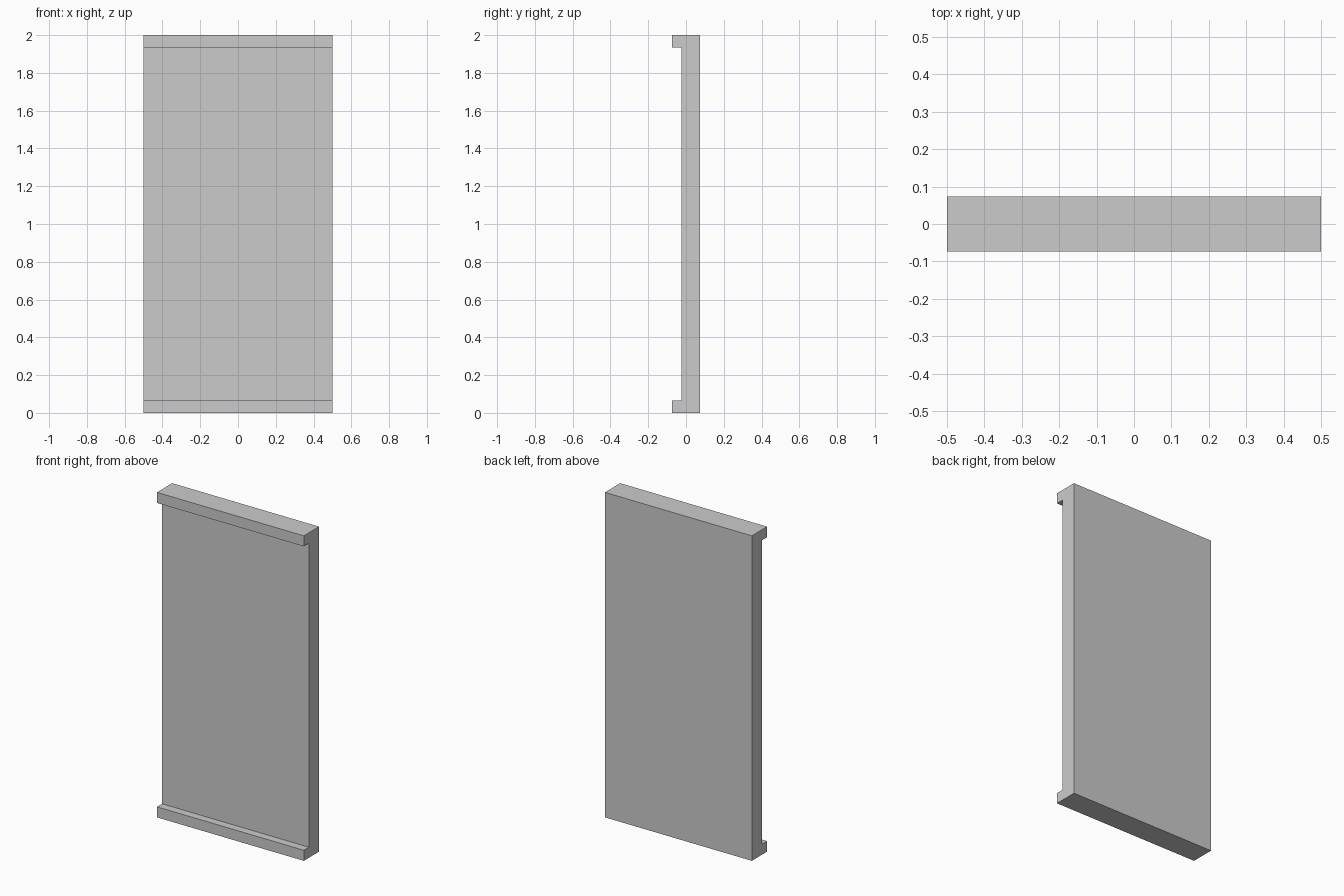
import bpy, bmesh

if "Cube" in bpy.data.objects:
    bpy.data.objects.remove(bpy.data.objects["Cube"])

WIDTH, HEIGHT = 1.0, 2.0
BACK, FRONT, PANEL = 0.074, -0.074, -0.025   # y positions
LIP = 0.065                                   # lip height

# C-shaped side profile (y, z): flat panel with a lip along top and bottom
profile = [(BACK, 0), (BACK, HEIGHT), (FRONT, HEIGHT), (FRONT, HEIGHT - LIP),
           (PANEL, HEIGHT - LIP), (PANEL, LIP), (FRONT, LIP), (FRONT, 0)]

# Wall panel: extrude the profile across the width
bm = bmesh.new()
face = bm.faces.new([bm.verts.new((-WIDTH / 2, y, z)) for y, z in profile])
out = bmesh.ops.extrude_face_region(bm, geom=[face], use_keep_orig=True)
moved = [v for v in out["geom"] if isinstance(v, bmesh.types.BMVert)]
bmesh.ops.translate(bm, verts=moved, vec=(WIDTH, 0, 0))
bmesh.ops.recalc_face_normals(bm, faces=bm.faces)

mesh = bpy.data.meshes.new("wall_panel")
bm.to_mesh(mesh)
bm.free()
bpy.context.collection.objects.link(bpy.data.objects.new("wall_panel", mesh))
